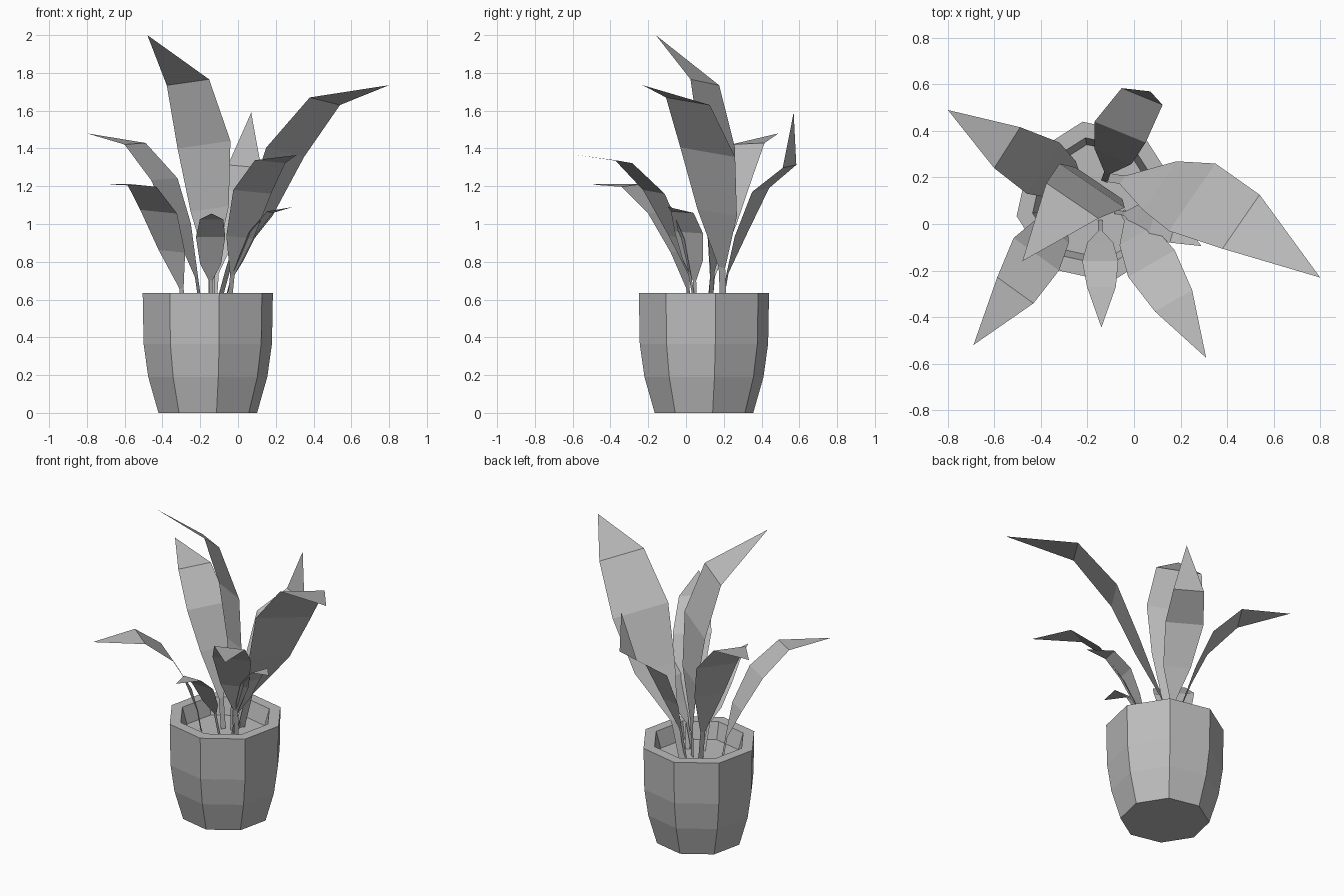
import bpy
import bmesh
import math
from mathutils import Vector

default_cube = bpy.data.objects.get("Cube")
if default_cube:
    bpy.data.objects.remove(default_cube, do_unlink=True)

# One plain grey for the whole plant and pot
grey = bpy.data.materials.new("plain_grey")
grey.use_nodes = True
grey.diffuse_color = (0.5, 0.5, 0.5, 1)
grey.node_tree.nodes["Principled BSDF"].inputs["Base Color"].default_value = grey.diffuse_color

SOIL_Z = 0.53
POT_CENTRE = Vector((-0.16, 0.095, 0))
POT_SIDES = 8
POT_TURN = math.radians(10)


def finish(bm, name):
    """Turn a bmesh into a named, flat shaded object."""
    mesh = bpy.data.meshes.new(name)
    bm.to_mesh(mesh)
    bm.free()
    mesh.materials.append(grey)
    obj = bpy.data.objects.new(name, mesh)
    bpy.context.collection.objects.link(obj)
    return obj


def ring(bm, radius, height):
    """Add one ring of pot vertices."""
    verts = []
    for i in range(POT_SIDES):
        angle = POT_TURN + math.tau * i / POT_SIDES
        offset = Vector((radius * math.cos(angle), radius * math.sin(angle), height))
        verts.append(bm.verts.new(POT_CENTRE + offset))
    return verts


def add_pot():
    """Eight sided pot: closed base, bulging wall, thick rim, inner wall."""
    bm = bmesh.new()
    profile = [(0.265, 0), (0.32, 0.19), (0.345, 0.365), (0.35, 0.635),
               (0.28, 0.635), (0.25, SOIL_Z)]
    rings = [ring(bm, radius, height) for radius, height in profile]
    bm.faces.new(list(reversed(rings[0])))
    for lower, upper in zip(rings, rings[1:]):
        for i in range(POT_SIDES):
            j = (i + 1) % POT_SIDES
            bm.faces.new((lower[i], lower[j], upper[j], upper[i]))
    finish(bm, "pot")


def add_soil():
    """Flat soil surface inside the pot."""
    bm = bmesh.new()
    bm.faces.new(ring(bm, 0.25, SOIL_Z))
    finish(bm, "soil")


def add_leaf(name, across, stem, lower, middle, upper, tip):
    """Folded ribbon leaf; across is the full width vector at the middle."""
    across = Vector(across)
    stem, lower, middle, upper, tip = map(Vector, (stem, lower, middle, upper, tip))

    # Continue the stem down to the soil, a little steeper than the blade
    drop = (stem.z - SOIL_Z) / (lower.z - stem.z)
    base = stem + (stem - lower) * drop * 0.5
    base.z = SOIL_Z

    bm = bmesh.new()
    sections = [(base, 0.12), (stem, 0.12), (lower, 0.72), (middle, 1), (upper, 0.8)]
    pairs = []
    for centre, width in sections:
        half = across * width / 2
        pairs.append((bm.verts.new(centre - half), bm.verts.new(centre + half)))
    for (a, b), (c, d) in zip(pairs, pairs[1:]):
        bm.faces.new((a, b, d, c))
    point = bm.faces.new((*pairs[-1], bm.verts.new(tip)))

    # Keep the upper side of the blade as the outside
    bm.normal_update()
    if point.normal.z < 0:
        bmesh.ops.reverse_faces(bm, faces=bm.faces[:])
    finish(bm, name)


add_pot()
add_soil()

# Leaves: width vector, then stem top, lower, middle, upper and tip centres
add_leaf("tall_leaf", (0.28, -0.19, 0.04),
         (-0.14, 0.14, 0.75), (-0.15, 0.175, 1.08), (-0.18, 0.165, 1.42),
         (-0.265, 0.1, 1.75), (-0.48, -0.16, 2))
add_leaf("long_left_leaf", (0.2, 0.29, -0.05),
         (-0.05, 0.19, 0.77), (0.11, 0.165, 1.06), (0.25, 0.115, 1.38),
         (0.46, 0.01, 1.65), (0.8, -0.23, 1.735))
add_leaf("front_left_leaf", (0.2, 0.115, -0.02),
         (-0.03, 0.02, 0.73), (0.01, -0.05, 0.93), (0.075, -0.17, 1.17),
         (0.17, -0.33, 1.33), (0.31, -0.575, 1.365))
add_leaf("front_right_leaf", (0.195, -0.14, -0.02),
         (-0.3, 0.01, 0.66), (-0.35, -0.03, 0.855), (-0.42, -0.13, 1.065),
         (-0.51, -0.285, 1.205), (-0.69, -0.52, 1.21))
add_leaf("small_front_leaf", (0.155, 0, 0),
         (-0.145, -0.03, 0.7), (-0.145, -0.08, 0.79), (-0.145, -0.16, 0.93),
         (-0.14, -0.27, 1.025), (-0.14, -0.445, 1.055))
add_leaf("back_right_leaf", (0.14, 0.22, 0.01),
         (-0.22, 0.14, 0.72), (-0.3, 0.19, 1), (-0.39, 0.24, 1.237),
         (-0.545, 0.328, 1.425), (-0.8, 0.49, 1.48))
add_leaf("back_leaf", (0.22, -0.09, -0.02),
         (-0.115, 0.22, 0.74), (-0.09, 0.29, 0.94), (-0.06, 0.395, 1.18),
         (0.035, 0.548, 1.305), (0.07, 0.57, 1.59))
add_leaf("small_left_leaf", (0.04, 0.15, -0.01),
         (-0.04, 0.045, 0.7), (0.015, 0.035, 0.81), (0.08, 0.015, 0.955),
         (0.17, -0.02, 1.063), (0.29, -0.095, 1.09))
